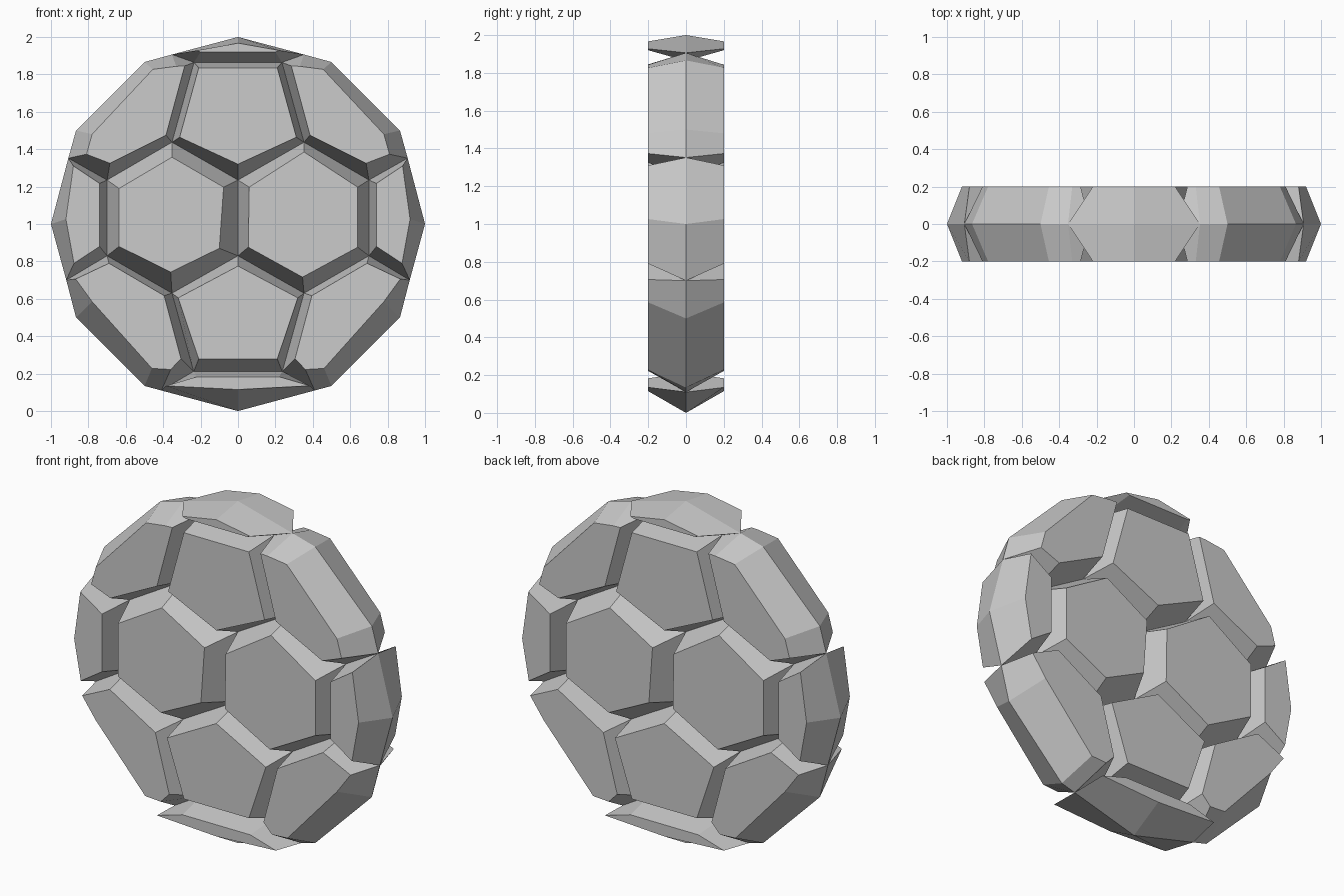
import bpy, bmesh
from math import sin, cos, radians

if "Cube" in bpy.data.objects:
    bpy.data.objects.remove(bpy.data.objects["Cube"])

DEPTH = 0.2  # half thickness


def rim(i):
    """Corner i of the twelve-sided outline, clockwise from the top."""
    a = radians(30 * i)
    return (sin(a), 1 + cos(a))


def flip(pts):
    return [(-x, z) for x, z in pts]


def sym(half):
    """Complete a half outline (left side, top to bottom) by mirroring across x = 0."""
    return half + [(-x, z) for x, z in reversed(half) if abs(x) > 1e-6]


def cell(name, mid, front, back=None):
    """Plate with its widest outline at y = 0, tapering to a smaller front and back face."""
    back = back or front
    bm = bmesh.new()
    rings = [[bm.verts.new((x, y, z)) for x, z in pts]
             for y, pts in ((-DEPTH, front), (0, mid), (DEPTH, back))]
    bm.faces.new(rings[0])
    bm.faces.new(rings[2])
    n = len(mid)
    for a, b in zip(rings, rings[1:]):
        for i in range(n):
            j = (i + 1) % n
            bm.faces.new((a[i], a[j], b[j], b[i]))
    bmesh.ops.recalc_face_normals(bm, faces=bm.faces)
    me = bpy.data.meshes.new(name)
    bm.to_mesh(me)
    bm.free()
    bpy.context.collection.objects.link(bpy.data.objects.new(name, me))


def pair(name, mid, front):
    cell(name + "_left", mid, front)
    cell(name + "_right", flip(mid), flip(front))


# Seam corners on the middle plane, left half
top_rim, top_in = (-.353, 1.906), (-.235, 1.864)
up_in, hub_up = (-.353, 1.437), (0, 1.235)
side_up, side_lo = (-.70, 1.235), (-.70, .83)
rim_up, rim_lo = (-.907, 1.352), (-.918, .70)
lo_in, hub_lo = (-.353, .63), (0, .83)
bot_in, bot_rim = (-.237, .212), (-.41, .11)

# Centre column
cell("top_cap", sym([rim(0), top_rim, top_in]),
     sym([(0, 1.967), (-.22, 1.928), (-.20, 1.92)]))
cell("upper_pentagon", sym([top_in, up_in, hub_up]),
     sym([(-.21, 1.835), (-.312, 1.464), (0, 1.32)]))
cell("lower_pentagon", sym([hub_lo, lo_in, bot_in]),
     sym([(0, .775), (-.32, .605), (-.21, .278)]))
cell("bottom_cap", sym([bot_in, bot_rim, rim(6)]),
     sym([(-.22, .183), (-.385, .135), (0, .115)]))

# Middle hexagons: the two faces differ slightly, back is the front turned half round
hexagon = [side_up, up_in, hub_up, hub_lo, lo_in, side_lo]
wide = [(-.636, 1.19), (-.353, 1.357), (-.077, 1.197), (-.10, .87), (-.36, .743), (-.636, .88)]
even = [(-.64, 1.197), (-.353, 1.385), (-.06, 1.197), (-.055, .876), (-.345, .716), (-.64, .876)]
cell("hexagon_left", hexagon, wide, even)
cell("hexagon_right", flip(hexagon), flip(even), flip(wide))

# Outer cells, mirrored left and right
pair("upper_corner", [top_in, top_rim, rim(11), rim(10), rim_up, side_up, up_in],
     [(-.285, 1.845), (-.33, 1.843), (-.455, 1.827), (-.78, 1.48),
      (-.81, 1.373), (-.685, 1.325), (-.385, 1.475)])
pair("side", [rim_up, rim(9), rim_lo, side_lo, side_up],
     [(-.88, 1.31), (-.92, 1.026), (-.877, .79), (-.74, .88), (-.74, 1.217)])
pair("lower_corner", [side_lo, rim_lo, rim(8), rim(7), bot_rim, bot_in, lo_in],
     [(-.69, .79), (-.868, .706), (-.78, .585), (-.46, .228),
      (-.36, .222), (-.305, .28), (-.395, .617)])
